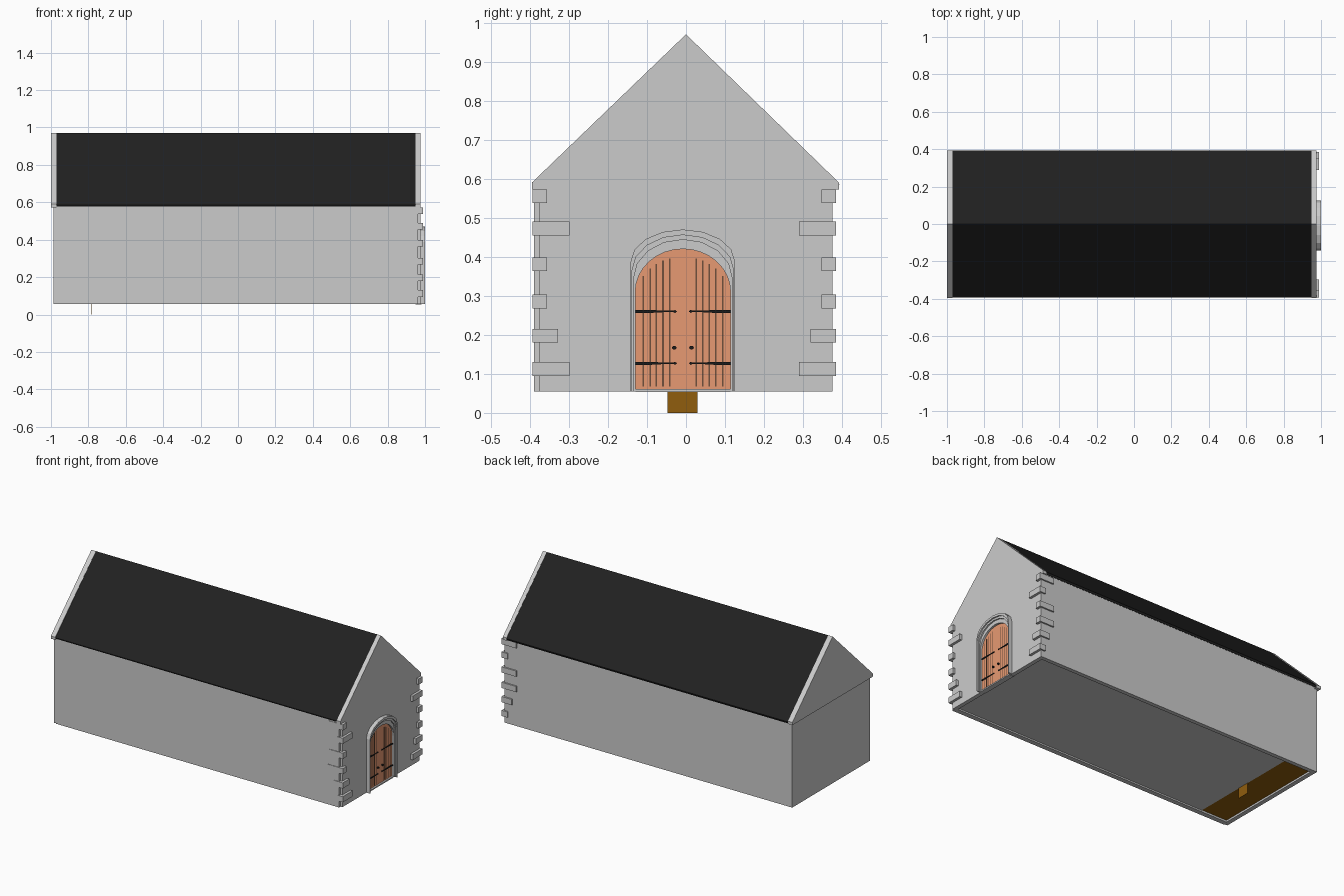
import bpy, bmesh, math

if "Cube" in bpy.data.objects:
    bpy.data.objects.remove(bpy.data.objects["Cube"])


def material(name, rgb):
    m = bpy.data.materials.new(name)
    m.diffuse_color = (*rgb, 1)
    m.use_nodes = True
    m.node_tree.nodes["Principled BSDF"].inputs["Base Color"].default_value = m.diffuse_color
    return m


SLATE = material("slate", (0.015, 0.015, 0.015))
OAK = material("oak", (0.8, 0.32, 0.17))
GROOVE = material("groove", (0.16, 0.08, 0.045))
IRON = material("iron", (0.01, 0.01, 0.01))
BROWN = material("brown", (0.28, 0.11, 0.004))


def prism(name, pts, x0, x1, mat=None):
    """Extrude a (y, z) outline along x."""
    bm = bmesh.new()
    face = bm.faces.new([bm.verts.new((x0, y, z)) for y, z in pts])
    ext = bmesh.ops.extrude_face_region(bm, geom=[face])["geom"]
    bmesh.ops.translate(bm, vec=(x1 - x0, 0, 0),
                        verts=[v for v in ext if isinstance(v, bmesh.types.BMVert)])
    bmesh.ops.recalc_face_normals(bm, faces=bm.faces)
    me = bpy.data.meshes.new(name)
    bm.to_mesh(me)
    bm.free()
    ob = bpy.data.objects.new(name, me)
    bpy.context.collection.objects.link(ob)
    if mat:
        me.materials.append(mat)
    return ob


def box(name, x0, x1, y0, y1, z0, z1, mat=None):
    return prism(name, [(y0, z0), (y1, z0), (y1, z1), (y0, z1)], x0, x1, mat)


BASE, EAVE, APEX = 0.055, 0.59, 0.97
DOOR_Y = -0.008


def arch(half, spring, top, n):
    """Open outline: up the left jamb, over the arch, down the right jamb."""
    pts = [(DOOR_Y - half, BASE)]
    for i in range(n + 1):
        a = math.pi * (1 - i / n)
        pts.append((DOOR_Y + half * math.cos(a), spring + (top - spring) * math.sin(a)))
    return pts + [(DOOR_Y + half, BASE)]


# Arch outlines from outside to inside
A0 = arch(0.134, 0.387, 0.470, 8)
A1 = arch(0.130, 0.365, 0.456, 8)
A2 = arch(0.126, 0.345, 0.444, 8)
A3 = arch(0.122, 0.310, 0.420, 16)

# Gable ends, the entrance one with a doorway notch
head = [(0.375, 0.573), (0.392, 0.573), (0.392, EAVE), (0, APEX),
        (-0.395, EAVE), (-0.395, 0.573), (-0.375, 0.573)]
prism("entrance_gable", [(-0.375, BASE)] + A2 + [(0.375, BASE)] + head, 0.95, 0.975)
prism("rear_gable", head[1:-1], -1.0, -0.97)
box("rear_wall", -0.987, -0.96, -0.385, 0.375, BASE, 0.58)

# Long side walls
box("front_side_wall", -0.97, 0.963, -0.39, -0.36, BASE, 0.583)
box("back_side_wall", -0.97, 0.95, 0.35, 0.375, BASE, 0.583)

# Pitched roof slabs between the gables
for name, s in (("front_roof", -1), ("back_roof", 1)):
    prism(name, [(0, APEX), (s * 0.393, EAVE - 0.004), (s * 0.388, EAVE - 0.016), (0, APEX - 0.02)],
          -0.97, 0.95, SLATE)

# Floor, altar platform and its hanging cloth
box("floor", -0.785, 0.95, -0.36, 0.35, 0.064, 0.075)
box("altar_platform", -0.965, -0.785, -0.36, 0.35, 0.066, 0.11, BROWN)
box("altar_cloth", -0.786, -0.784, -0.047, 0.03, 0, 0.11, BROWN)

# Stepped stone door surround
for i, (outer, inner, x1) in enumerate(((A0, A1, 1.0), (A1, A2, 0.992), (A2, A3, 0.984))):
    prism(f"door_surround_{i}", outer + inner[::-1], 0.955, x1)
box("door_sill", 0.95, 0.982, DOOR_Y - 0.122, DOOR_Y + 0.122, BASE - 0.002, 0.061)

# Arched double door
FACE = 0.972
prism("door", A3, 0.955, FACE, OAK)


for name, s in (("left", -1), ("right", 1)):
    # Plank grooves following the arch
    for i, d in enumerate((0.034, 0.051, 0.068, 0.084, 0.102)):
        top = 0.29 + 0.11 * math.sqrt(1 - (d / 0.122) ** 2)
        y = DOOR_Y + s * d
        box(f"{name}_groove_{i}", FACE - 0.004, FACE + 0.001, y - 0.002, y + 0.002, 0.067, top, GROOVE)
    # Tapered strap hinges with pointed tips
    for i, z in enumerate((0.127, 0.26)):
        strap = [(0.122, 0.004), (0.085, 0.004), (0.05, 0.002), (0.024, 0.002), (0.020, 0.004), (0.015, 0)]
        outline = [(d, h) for d, h in strap] + [(d, -h) for d, h in strap[-2::-1]]
        prism(f"{name}_hinge_{i}", [(DOOR_Y + s * d, z + h) for d, h in outline],
              FACE - 0.002, FACE + 0.004, IRON)
    # Round handle
    ring = [(DOOR_Y + s * 0.022 + 0.006 * math.cos(k * math.pi / 4),
             0.167 + 0.005 * math.sin(k * math.pi / 4)) for k in range(8)]
    prism(f"{name}_handle", ring, FACE - 0.002, FACE + 0.01, IRON)

# Corner quoins: (bottom z, width on the gable, length along the side)
quoins = [(0.095, 0.095, 0.04), (0.18, 0.065, 0.07), (0.268, 0.037, 0.10),
          (0.363, 0.037, 0.10), (0.455, 0.095, 0.04), (0.538, 0.037, 0.10)]
for i, (z, w, length) in enumerate(quoins):
    box(f"front_quoin_{i}", 0.99 - length, 0.99, -0.393, -0.393 + w, z, z + 0.035)
    box(f"back_quoin_{i}", 0.99 - length, 0.99, 0.384 - w, 0.384, z, z + 0.035)
